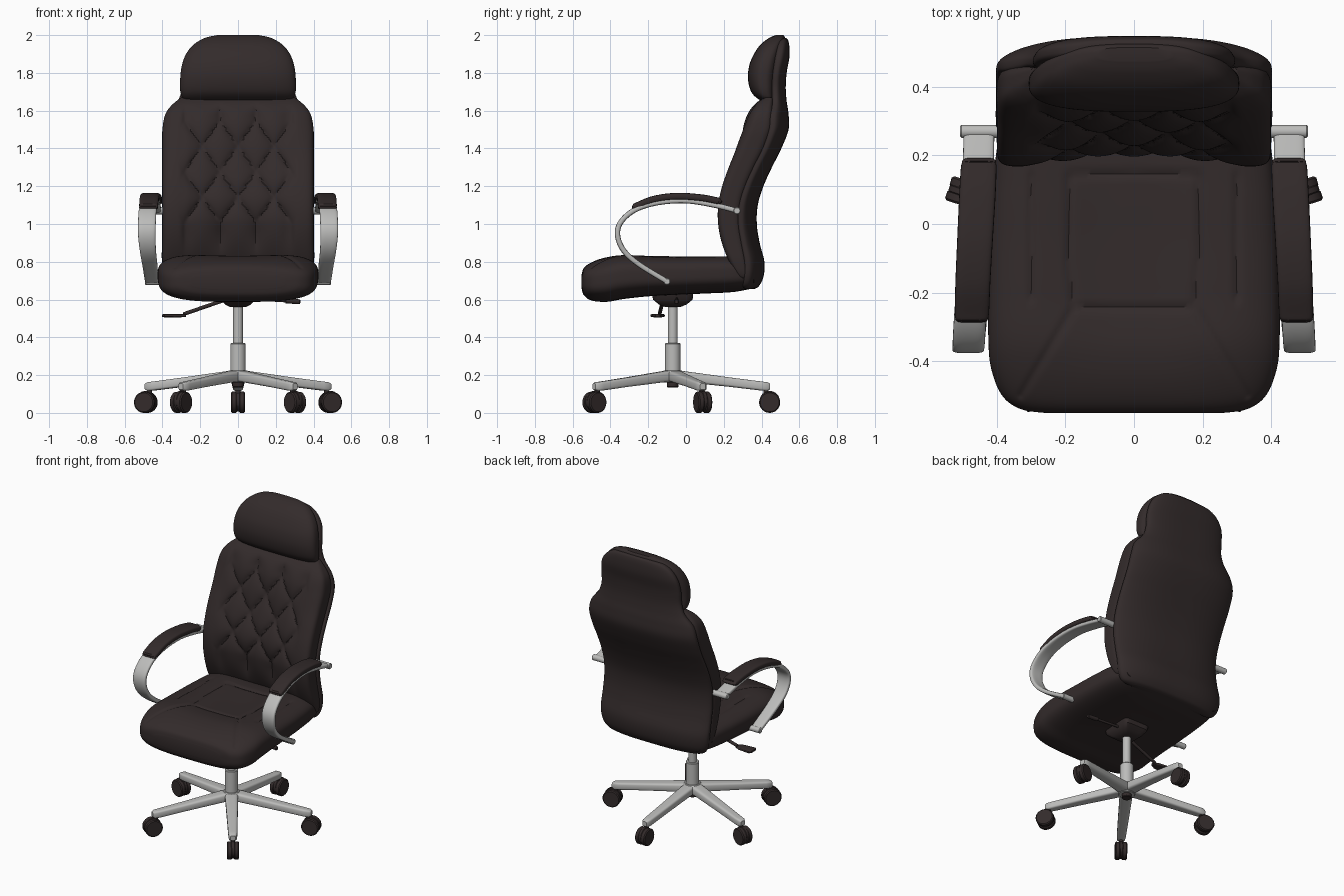
import bpy, bmesh, math
from mathutils import Vector

if "Cube" in bpy.data.objects:
    bpy.data.objects.remove(bpy.data.objects["Cube"])


def material(name, rgb):
    m = bpy.data.materials.new(name)
    m.diffuse_color = (*rgb, 1)
    m.use_nodes = True
    m.node_tree.nodes["Principled BSDF"].inputs["Base Color"].default_value = m.diffuse_color
    return m


LEATHER = material("dark brown leather", (0.033, 0.024, 0.024))
METAL = material("satin metal", (0.5, 0.5, 0.49))


def spline(pts, n):
    """Catmull-Rom samples through tuples, n steps per span."""
    p = [Vector(a) for a in pts]
    out = []
    for i in range(len(p) - 1):
        a, b, c, d = p[max(i - 1, 0)], p[i], p[i + 1], p[min(i + 2, len(p) - 1)]
        for k in range(n):
            t = k / n
            out.append(0.5 * (2 * b + (c - a) * t + (2 * a - 5 * b + 4 * c - d) * t**2
                              + (3 * b - a - 3 * c + d) * t**3))
    return out + [p[-1]]


def ring(w, lo, hi, n, count):
    """Soft rectangle: x within +-w, depth from lo to hi."""
    out = []
    for k in range(count):
        a = 2 * math.pi * k / count
        s, c = math.sin(a), math.cos(a)
        e = max(0, 1 - abs(s)**n)**(1 / n) * (1 if c > 0 else -1)
        out.append((w * s, (lo + hi) / 2 + (hi - lo) / 2 * e, e))
    return out


def skin(name, rings, mat):
    """Closed surface through equal rings of points."""
    bm = bmesh.new()
    vs = [[bm.verts.new(p) for p in r] for r in rings]
    n = len(vs[0])
    for a, b in zip(vs, vs[1:]):
        for k in range(n):
            bm.faces.new((a[k], a[(k + 1) % n], b[(k + 1) % n], b[k]))
    bm.faces.new(vs[0])
    bm.faces.new(vs[-1])
    bmesh.ops.recalc_face_normals(bm, faces=bm.faces)
    me = bpy.data.meshes.new(name)
    bm.to_mesh(me)
    bm.free()
    me.materials.append(mat)
    ob = bpy.data.objects.new(name, me)
    bpy.context.collection.objects.link(ob)
    return ob


def rod(name, p, q, r, mat, bevel=0.004, sides=32):
    """Round bar from p to q with eased rims."""
    p, q = Vector(p), Vector(q)
    ax = (q - p).normalized()
    u = ax.orthogonal().normalized()
    v = ax.cross(u)
    rings = []
    for c, rad in ((p, r - bevel), (p + ax * bevel, r), (q - ax * bevel, r), (q, r - bevel)):
        rings.append([c + rad * (u * math.cos(t) + v * math.sin(t))
                      for t in (2 * math.pi * k / sides for k in range(sides))])
    return skin(name, rings, mat)


def ease(a, b, x):
    t = min(1, max(0, (x - a) / (b - a)))
    return t * t * (3 - 2 * t)


# Tufted back cushion: diamonds in the middle, pleats above and below
def tuft(x, z):
    z0, z1 = 1.005, 1.545
    zc = min(max(z, z0), z1)
    a, b = x / 0.19 + 0.5 + (zc - z0) / 0.27, x / 0.19 + 0.5 - (zc - z0) / 0.27
    p = math.sqrt(abs(math.sin(math.pi * a) * math.sin(math.pi * b)))
    mask = 1 - ease(0.24, 0.32, abs(x))
    mask *= ease(0.80, 0.97, z) * (1 - ease(1.56, 1.65, z))
    return 0.036 * (1 - p**0.7) * mask


back = [(.70, .34, .30, .36), (.72, .385, .26, .35), (.80, .40, .205, .345), (.9, .40, .163, .33),
        (1.0, .40, .143, .315), (1.1, .40, .143, .32), (1.2, .40, .163, .35), (1.3, .40, .198, .395),
        (1.4, .40, .243, .445), (1.5, .40, .288, .48), (1.58, .385, .325, .48),
        (1.63, .35, .36, .475), (1.67, .30, .41, .47)]
rings = []
for z, w, lo, hi in spline(back, 9):
    bow = 0.055 * (1 - ease(1.25, 1.6, z))
    rings.append([(x, y + max(0, -e) * (bow * (1 - (x / w)**2) + tuft(x, z)), z)
                  for x, y, e in ring(w, lo, hi, 4, 240)])
skin("back_cushion", rings, LEATHER)

# Back shell, wrapping forward at its edges, and headrest
shell = [(.655, .30, .32, .36), (.67, .36, .31, .385), (.72, .392, .315, .41), (.80, .403, .32, .415),
         (.9, .403, .305, .39), (1.0, .403, .29, .375), (1.1, .403, .295, .38), (1.2, .403, .325, .41),
         (1.3, .403, .37, .455), (1.4, .403, .42, .505), (1.5, .40, .45, .543),
         (1.58, .378, .45, .543), (1.65, .32, .455, .533), (1.72, .296, .45, .528),
         (1.8, .294, .455, .533), (1.88, .28, .465, .547), (1.94, .24, .475, .547),
         (1.975, .18, .485, .54), (1.985, .1, .495, .528)]
head = [(1.65, .22, .42, .47), (1.66, .285, .385, .48), (1.70, .305, .345, .485),
        (1.77, .306, .328, .49), (1.84, .297, .335, .50), (1.90, .275, .36, .51),
        (1.95, .235, .395, .52), (1.985, .175, .44, .525), (2.0, .11, .475, .515)]
for name, table, n, wrap in (("back_shell", shell, 3, .04), ("headrest", head, 2.8, 0)):
    skin(name, [[(x, y - wrap * abs(x / .4)**3, z) for x, y, e in ring(w, lo, hi, n, 120)]
                for z, w, lo, hi in spline(table, 6)], LEATHER)

# Seat with sewn seams and a gentle hollow
half = [((.19, .14), (.19, -.10)), ((.19, -.10), (.175, -.245)), ((.175, -.245), (0, -.245)),
        ((.19, .14), (0, .15)), ((.175, -.245), (.33, -.50)), ((.30, .14), (.30, -.22))]


def seam(x, y):
    best = 1
    p = Vector((abs(x), y))
    for a, b in half:
        a, b = Vector(a), Vector(b)
        t = min(1, max(0, (p - a).dot(b - a) / (b - a).length_squared))
        best = min(best, (p - a - (b - a) * t).length)
    return 0.008 * math.exp(-(best / 0.010)**2)


seat = [(-.552, .25, .655, .735), (-.54, .33, .622, .768), (-.50, .385, .595, .797),
        (-.42, .417, .588, .828), (-.33, .425, .603, .846), (-.2, .424, .617, .845),
        (-.05, .42, .625, .842), (.1, .412, .632, .842), (.25, .395, .64, .838), (.36, .36, .66, .80)]
rings = []
for y, w, lo, hi in spline(seat, 10):
    dip = 0.024 * ease(-.5, -.2, y)
    rings.append([(x, y, z - max(0, e) * (dip * (1 - ease(.05, .36, abs(x))) + seam(x, y)))
                  for x, z, e in ring(w, lo, hi, 3.2, 200)])
skin("seat", rings, LEATHER)

# Armrests: looped flat metal band, padded top, mounting pins
# columns: y, z, x centre, half width
band = [(.27, 1.07, .452, .045), (.15, 1.10, .455, .045), (0, 1.123, .461, .045),
        (-.15, 1.113, .47, .046), (-.27, 1.075, .478, .047), (-.345, 1.01, .482, .047),
        (-.362, .94, .483, .046), (-.33, .86, .477, .043), (-.25, .787, .467, .04), (-.1, .695, .456, .036)]
pad = [(.173, 1.12, .452, .048), (.165, 1.122, .453, .052), (.08, 1.138, .457, .053),
       (-.05, 1.146, .464, .052), (-.17, 1.13, .47, .051), (-.26, 1.095, .473, .05), (-.268, 1.09, .474, .046)]


def sweep(name, path, thick, side, mat):
    pts = spline(path, 8)
    rings = []
    for i, (y, z, xc, hw) in enumerate(pts):
        a, b = pts[max(i - 1, 0)], pts[min(i + 1, len(pts) - 1)]
        t = Vector((b[0] - a[0], b[1] - a[1])).normalized()
        rings.append([(side * (xc + x), y + t.y * d, z - t.x * d)
                      for x, d, e in ring(hw, -thick, thick, 4, 32)])
    return skin(name, rings, mat)


for side, tag in ((-1, "left"), (1, "right")):
    sweep("arm_band_" + tag, band, 0.014, side, METAL)
    sweep("arm_pad_" + tag, pad, 0.019, side, LEATHER)
    rod("arm_rear_pin_" + tag, (side * .36, .27, 1.07), (side * .507, .27, 1.07), .019, METAL)
    rod("arm_front_pin_" + tag, (side * .36, -.1, .695), (side * .492, -.1, .695), .018, METAL)

# Tilt mechanism and levers
CY = -0.07
skin("tilt_mechanism", [[(x, CY + y, z) for x, y, e in ring(w, -d, d, 8, 48)]
                        for z, w, d in ((.56, .04, .04), (.575, .07, .075), (.60, .09, .105), (.645, .10, .11))], LEATHER)
rod("height_lever_arm", (-.05, -.12, .605), (-.29, -.14, .522), .010, LEATHER)
skin("height_lever_paddle", [[(x, -.15 + y, z) for y, z, e in ring(w, .515 - h, .515 + h, 4, 24)]
                             for x, w, h in ((-.275, .012, .008), (-.31, .03, .009), (-.39, .038, .009), (-.402, .028, .006))], LEATHER)
rod("tilt_lever", (.05, -.05, .605), (.27, -.05, .592), .008, LEATHER)
rod("tilt_lever_grip", (.25, -.05, .593), (.33, -.05, .588), .013, LEATHER)

# Gas column and hub
rod("column_upper", (0, CY, .35), (0, CY, .57), .026, METAL)
rod("column_lower", (0, CY, .18), (0, CY, .37), .041, METAL)
rod("base_hub", (0, CY, .16), (0, CY, .225), .06, METAL, .012)
rod("hub_cap", (0, CY, .135), (0, CY, .17), .03, LEATHER)

# Five spokes, one pointing backwards, each with a twin-wheel caster
spoke = [(0, .04, .163, .225), (.06, .04, .163, .221), (.3, .033, .138, .188),
         (.47, .028, .118, .166), (.50, .025, .116, .163), (.515, .015, .124, .155)]
for i in range(5):
    a = math.pi / 2 + i * 2 * math.pi / 5
    out, tan = Vector((math.cos(a), math.sin(a), 0)), Vector((-math.sin(a), math.cos(a), 0))
    c = Vector((0, CY, 0))
    up = Vector((0, 0, 1))
    skin(f"spoke_{i}", [[c + out * r + tan * x + up * z for x, z, e in ring(w, lo, hi, 4, 32)]
                        for r, w, lo, hi in spoke], METAL)
    hub = c + out * .513 + up * .056
    for s in (-1, 1):
        rod(f"caster_wheel_{i}_{s}", hub + tan * s * .005, hub + tan * s * .037, .056, LEATHER, .006)
    rod(f"caster_body_{i}", hub - tan * .012 + up * .006, hub + tan * .012 + up * .006, .054, LEATHER)
    rod(f"caster_stem_{i}", hub + up * .04 - out * .02, hub + up * .085 - out * .02, .014, LEATHER)

# Smooth shading with crisp rims
for ob in bpy.context.collection.objects:
    ob.select_set(True)
    bpy.context.view_layer.objects.active = ob
bpy.ops.object.shade_smooth_by_angle(angle=math.radians(40))
